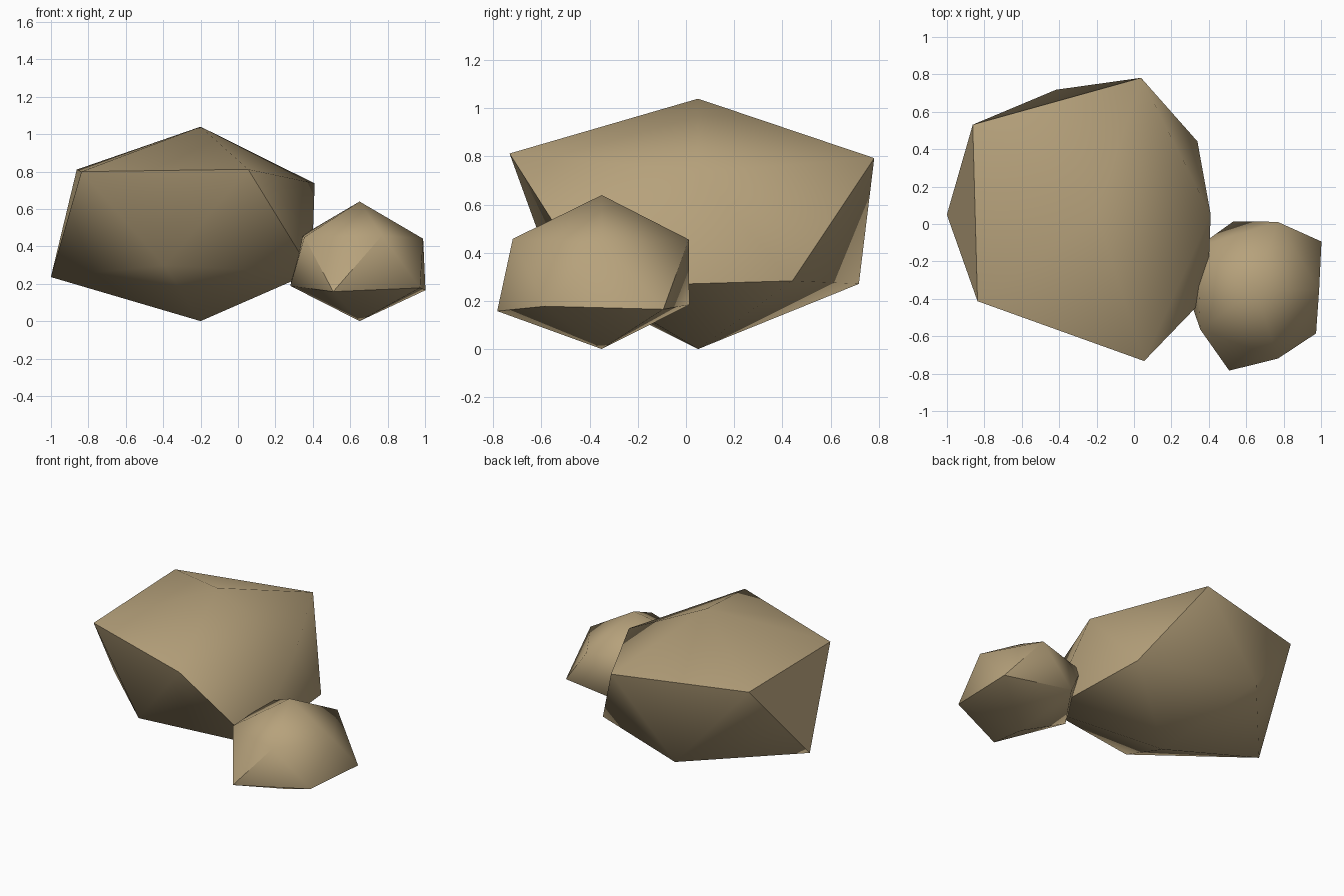
import bpy
import bmesh
from math import atan2, radians, tau
from mathutils import Vector

default = bpy.data.objects.get("Cube")
if default:
    bpy.data.objects.remove(default, do_unlink=True)

FLATTEN = 0.71            # both boulders are squashed vertically
SHARP = radians(50)       # steeper edges stay hard

# Sandy stone colour
stone = bpy.data.materials.new("sandy_stone")
stone.use_nodes = True
colour = (0.47, 0.36, 0.20, 1)
stone.diffuse_color = colour
bsdf = next(n for n in stone.node_tree.nodes if n.type == "BSDF_PRINCIPLED")
bsdf.inputs["Base Color"].default_value = colour
bsdf.inputs["Roughness"].default_value = 0.9


def ring_order(v):
    """Bottom to top, then counter-clockwise from +x."""
    angle = round(atan2(v.co.y, v.co.x), 3) % tau
    return round(v.co.z, 2), angle


def boulder(name, centre, bottom, lower, upper, top):
    """An icosahedron whose corners are pushed to individual radii."""
    bm = bmesh.new()
    bmesh.ops.create_icosphere(bm, subdivisions=1, radius=1)
    corners = sorted(bm.verts, key=ring_order)
    for v, r in zip(corners, [bottom, *lower, *upper, top]):
        v.co = v.co.normalized() * r
        v.co.z *= FLATTEN
    bmesh.ops.recalc_face_normals(bm, faces=bm.faces)
    for f in bm.faces:
        f.smooth = True
    for e in bm.edges:
        e.smooth = e.calc_face_angle() < SHARP
    mesh = bpy.data.meshes.new(name)
    bm.to_mesh(mesh)
    bm.free()
    mesh.materials.append(stone)
    obj = bpy.data.objects.new(name, mesh)
    obj.location = Vector(centre)
    bpy.context.collection.objects.link(obj)
    return obj


# Large boulder
boulder("large_boulder", (-0.2, 0.05, 0.52), 0.732,
        (0.745, 0.785, 0.895, 0.70, 0.82),
        (0.682, 0.86, 0.915, 0.88, 0.92), 0.732)

# Small boulder leaning against it
boulder("small_boulder", (0.65, -0.35, 0.32), 0.45,
        (0.487, 0.428, 0.414, 0.51, 0.447),
        (0.38, 0.425, 0.43, 0.408, 0.434), 0.45)
